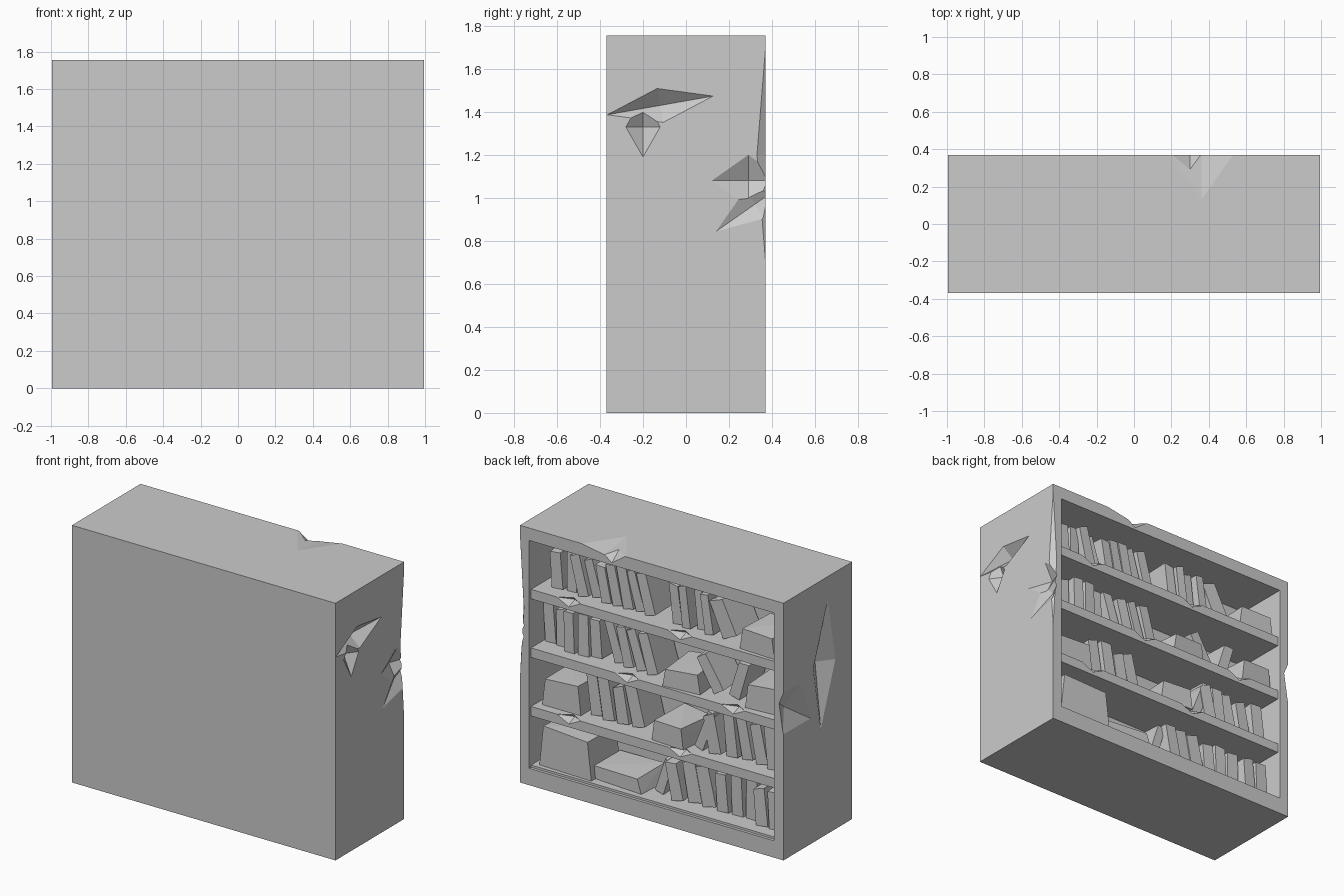
import bpy, bmesh, math, random
from mathutils import Matrix, Vector

if "Cube" in bpy.data.objects:
    bpy.data.objects.remove(bpy.data.objects["Cube"])

random.seed(4)
W, D, H = .995, .37, 1.755      # half width, half depth, height
WALL = .07
SHELVES = 4
PITCH = .388
FLOOR = .13
ROOM = .27                      # usual book height


def hull(bm, pts):
    vs = [bm.verts.new(p) for p in pts]
    bmesh.ops.convex_hull(bm, input=vs)


def finish(name, bm):
    bmesh.ops.dissolve_limit(bm, angle_limit=.01, verts=bm.verts, edges=bm.edges)
    bmesh.ops.recalc_face_normals(bm, faces=bm.faces)
    me = bpy.data.meshes.new(name)
    bm.to_mesh(me)
    bm.free()
    ob = bpy.data.objects.new(name, me)
    bpy.context.collection.objects.link(ob)
    return ob


def corners(x0, x1, y0, y1, z0, z1):
    return [Vector((x, y, z)) for x in (x0, x1) for y in (y0, y1) for z in (z0, z1)]


def solid(name, pts):
    bm = bmesh.new()
    hull(bm, pts)
    return finish(name, bm)


def cut(ob, pts):
    c = solid("chip_cutter", pts)
    c.hide_render = True
    m = ob.modifiers.new("chip", 'BOOLEAN')
    m.operation, m.solver, m.object = 'DIFFERENCE', 'EXACT', c
    bpy.context.view_layer.objects.active = ob
    bpy.ops.object.modifier_apply(modifier=m.name)
    bpy.data.objects.remove(c)


def chip(ob, centre, radii, tilt=0):
    """Carve a rough octahedral chip, tilted about the x axis."""
    rot = Matrix.Rotation(math.radians(tilt), 3, 'X')
    pts = []
    for axis, r in enumerate(radii):
        for s in (-1, 1):
            p = Vector((0, 0, 0))
            p[axis] = s * r
            pts.append(Vector(centre) + rot @ p)
    cut(ob, pts)


# Carcass: solid block hollowed from the back
case = solid("bookcase_carcass", corners(-W, W, -D, D, 0, H))
cut(case, corners(WALL - W, W - WALL, 0, 1, FLOOR - .015, H - .085))

# Worn places: right side, left side, top edge
chip(case, (W, -.12, 1.43), (.07, .25, .08), 10)
chip(case, (W, -.2, 1.33), (.06, .08, .14))
chip(case, (W, .29, 1.08), (.06, .17, .12))
chip(case, (W, .32, .97), (.04, .22, .08), 35)
chip(case, (W, D, 1.2), (.03, .04, .5))
chip(case, (-W, -.07, 1.17), (.07, .12, .43), 5)
chip(case, (-W, .28, 1.0), (.06, .25, .17), 35)
chip(case, (.3, D, H), (.1, .09, .07))
chip(case, (.36, D, H), (.17, .24, .03))

# Shelves, chipped along the front edge
floors = [FLOOR + PITCH * i * 1.03 for i in range(SHELVES)]
for i, z in enumerate(floors):
    thick = .065 if i else .03
    shelf = solid("shelf_%d" % i, corners(WALL - W, W - WALL, -.01, .35, z - thick, z))
    if i:
        for x in random.sample([-.6, -.2, .2, .64], 2):
            chip(shelf, (x, .35, z), (.09, .07, .05), 15)


def book(bm, x, w, h, d, lean, z, yaw, taper):
    """Tapered box, leaned sideways, then dropped to rest on its floor."""
    rot = (Matrix.Rotation(math.radians(yaw), 3, 'Z')
           @ Matrix.Rotation(math.radians(lean), 3, 'Y'))
    pts = []
    for p in corners(-w / 2, w / 2, -d / 2, d / 2, 0, h):
        if p.z:
            p.x *= 1 - taper
            p.z += random.uniform(-.015, .01)
        pts.append(rot @ p)
    low = Vector((-x, min(p.y for p in pts) - random.uniform(.01, .035),
                  min(p.z for p in pts) - z))
    hull(bm, [p - low for p in pts])


def standing(bm, z, start, end, count, lean):
    """A run of upright or leaning books from start to end."""
    step = (end - start) / count
    for i in range(count):
        book(bm, start + step * (i + .5), abs(step) * random.uniform(.78, .95),
             ROOM * random.uniform(.92, 1.06), random.uniform(.2, .25),
             lean + random.uniform(-3, 3), z, random.uniform(-3, 3), .08)


def lying(bm, z, x, w, h):
    """A flat pile."""
    book(bm, x, w, h, random.uniform(.26, .3), 0, z, random.uniform(-5, 5), .15)


# Contents per shelf from the bottom: runs (start, end, count, lean), piles (x, width, height)
CONTENTS = [
    ([(.08, 0, 1, -20), (-.07, -.4, 3, 10), (-.4, -.91, 5, 3)],
     [(.68, .4, .27), (.32, .42, .1)]),
    ([(.56, .14, 4, 11), (-.25, -.32, 1, -20), (-.37, -.9, 5, 9)],
     [(.74, .29, .19), (-.1, .25, .14)]),
    ([(.91, .46, 5, 2), (.38, .03, 4, 17), (-.37, -.47, 1, 28), (-.48, -.58, 1, -18)],
     [(-.18, .27, .13), (-.78, .26, .17)]),
    ([(.84, .66, 2, 3), (.63, .05, 7, 14), (-.08, -.4, 4, 7), (-.45, -.59, 1, 23)],
     [(-.77, .27, .15)]),
]
for i, (runs, piles) in enumerate(CONTENTS):
    bm = bmesh.new()
    for run in runs:
        standing(bm, floors[i], *run)
    for pile in piles:
        lying(bm, floors[i], *pile)
    finish("books_row_%d" % i, bm)
